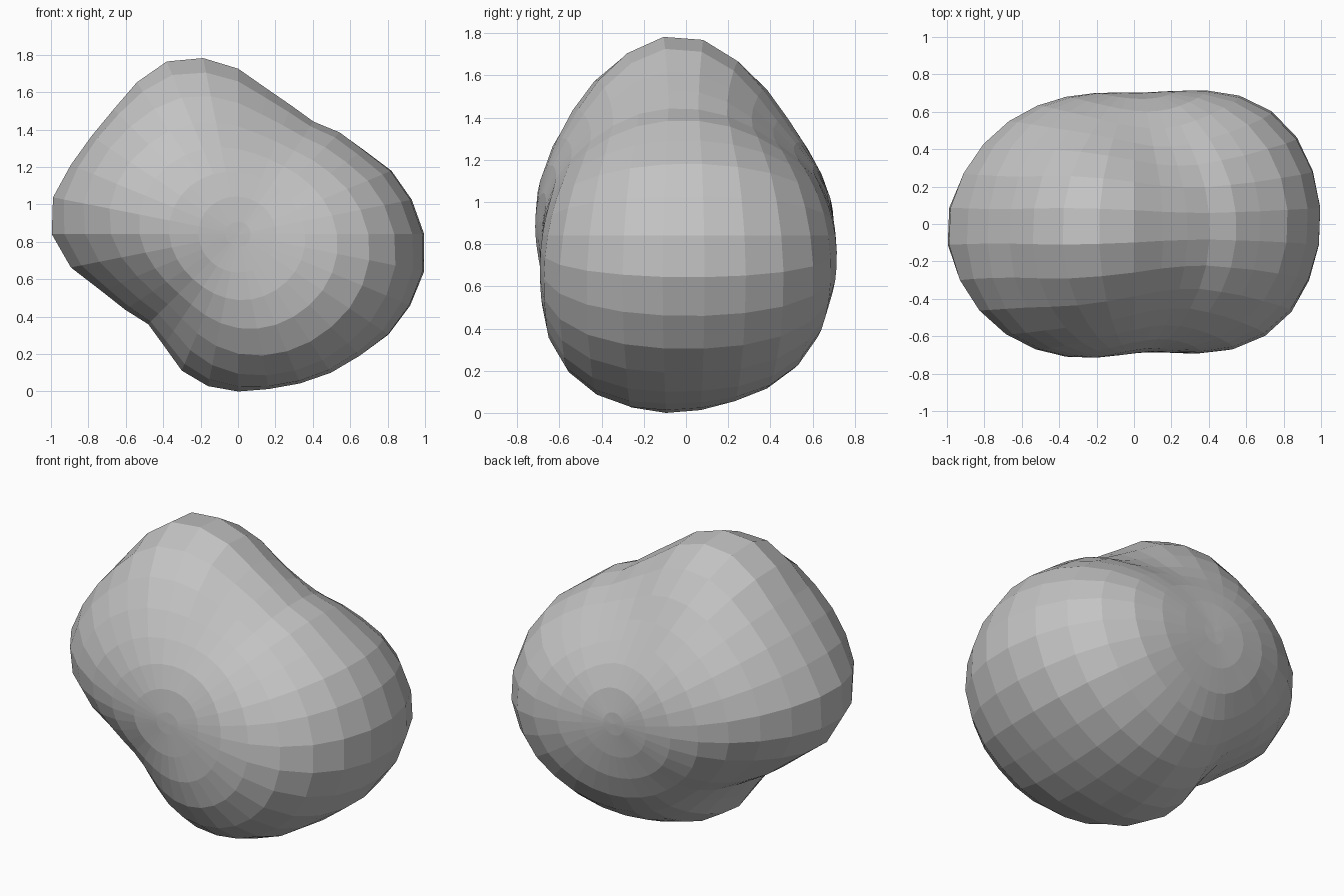
import bpy
import bmesh
from math import sin, cos, pi

SEGMENTS = 32
RINGS = 16
FRONT, BACK = 0.68, 0.715

cube = bpy.data.objects.get("Cube")
if cube:
    bpy.data.objects.remove(cube, do_unlink=True)

# Outline radius in hundredths, turning from left towards the top
OUTLINE = [100, 95, 89, 81, 77, 72, 74, 79, 89, 97, 101, 98, 94, 94, 97, 102,
           101, 92, 79, 72, 67, 71, 79, 83, 84, 84, 86, 89, 92, 97, 100, 102]


def outline_radius(segment, softness):
    """Outline at one segment, evened out with its neighbours by softness."""
    near = [OUTLINE[(segment + i) % SEGMENTS] for i in range(-3, 4)]
    mean = sum(near) / len(near)
    return (OUTLINE[segment] + (mean - OUTLINE[segment]) * softness) / 100


def radius(segment, x, y, z):
    """Blend the outline to the two poles and shape the lobes."""
    side, end = 1 - y * y, y * y
    pole = (FRONT + BACK) / 2 + y * (BACK - FRONT) / 2
    r = pole + (outline_radius(segment, abs(y)) - pole) * side
    # fuller shoulders on the left and below, thinner crown leaning forward
    r += end * (0.2 * x * x + side * (0.16 * x - 0.4 * z - 0.12 * z * z))
    r -= 0.07 * z * z * y
    # front bulges on the right
    r += 0.04 * x * y * (1 - y)
    # broad cheeks on the upper right lobe
    r += 0.35 * end * max(0, 0.66 * z - 0.75 * x) ** 4
    # groove running into the front on the lower right
    r -= 0.5 * (1 - y) * end * max(0, -0.7 * (x + z)) ** 4
    return r


def ring_point(bm, ring, segment):
    lat = pi * (ring + 0.5) / RINGS - pi / 2
    turn = 2 * pi * segment / SEGMENTS
    x, y, z = cos(lat) * cos(turn), sin(lat), cos(lat) * sin(turn)
    r = radius(segment, x, y, z)
    return bm.verts.new((r * x, r * y, r * z))


# Lumpy boulder: a sphere of rings whose poles point to front and back
bm = bmesh.new()
rings = [[ring_point(bm, i, j) for j in range(SEGMENTS)] for i in range(RINGS)]
front_pole = bm.verts.new((0, -FRONT, 0))
back_pole = bm.verts.new((0, BACK, 0))
for j in range(SEGMENTS):
    k = (j + 1) % SEGMENTS
    for low, high in zip(rings, rings[1:]):
        bm.faces.new((low[j], high[j], high[k], low[k]))
    bm.faces.new((front_pole, rings[0][j], rings[0][k]))
    bm.faces.new((back_pole, rings[-1][k], rings[-1][j]))
bmesh.ops.recalc_face_normals(bm, faces=bm.faces)

# Centre on the ground
low = [min(v.co[a] for v in bm.verts) for a in range(3)]
high = [max(v.co[a] for v in bm.verts) for a in range(3)]
for v in bm.verts:
    v.co.x -= (low[0] + high[0]) / 2
    v.co.y -= (low[1] + high[1]) / 2
    v.co.z -= low[2]

mesh = bpy.data.meshes.new("boulder")
bm.to_mesh(mesh)
bm.free()
boulder = bpy.data.objects.new("boulder", mesh)
bpy.context.collection.objects.link(boulder)

# Plain grey stone
stone = bpy.data.materials.new("grey stone")
stone.use_nodes = True
grey = (0.55, 0.55, 0.55, 1)
stone.diffuse_color = grey
stone.node_tree.nodes["Principled BSDF"].inputs["Base Color"].default_value = grey
mesh.materials.append(stone)
